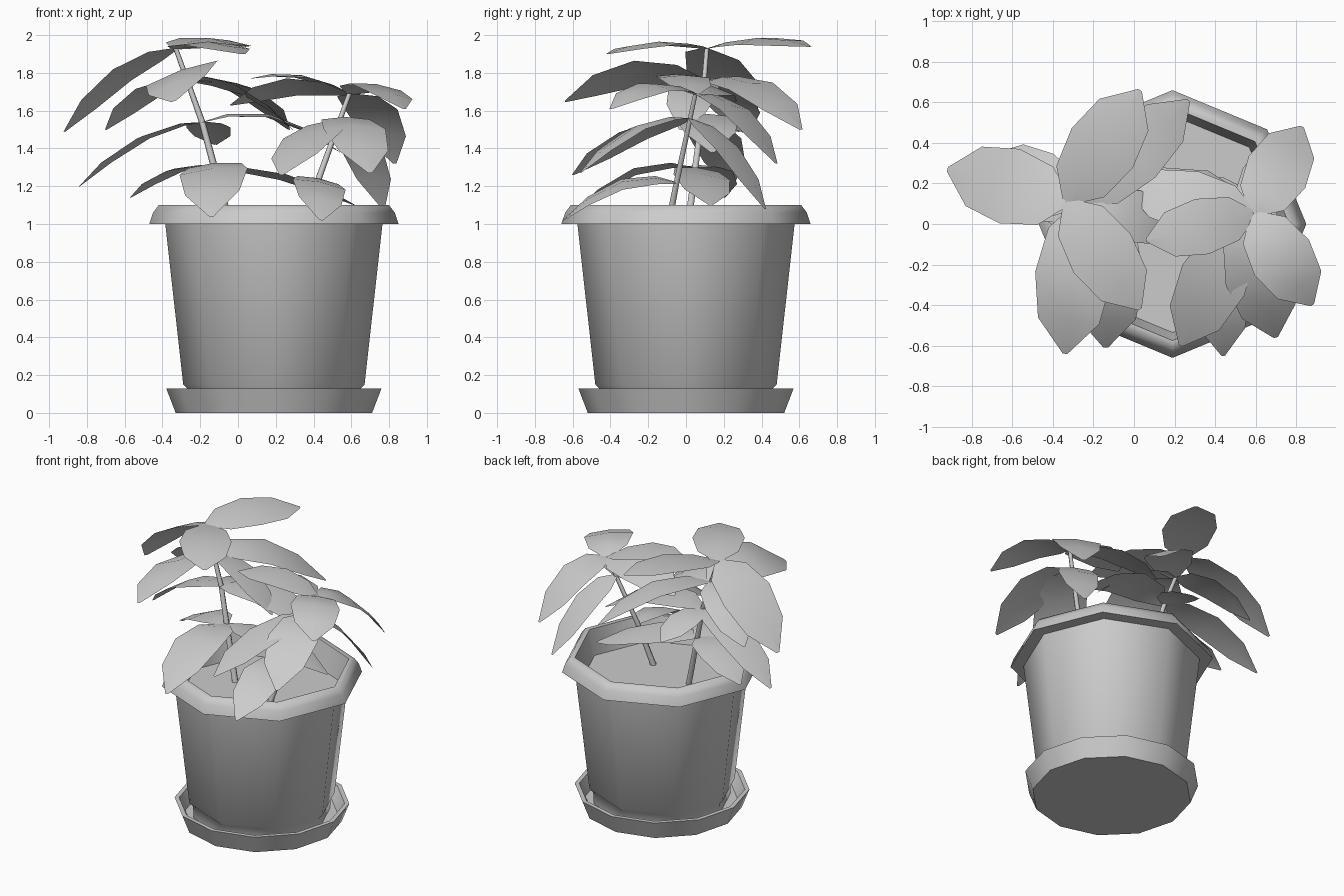
import bpy
import math
from mathutils import Vector

cube = bpy.data.objects.get("Cube")
if cube:
    bpy.data.objects.remove(cube, do_unlink=True)

grey = bpy.data.materials.new("plain_grey")
grey.use_nodes = True
color = (0.6, 0.6, 0.6, 1)
grey.diffuse_color = color
grey.node_tree.nodes["Principled BSDF"].inputs["Base Color"].default_value = color

POT_X = 0.19


def add_object(name, verts, faces, angle):
    mesh = bpy.data.meshes.new(name)
    mesh.from_pydata(verts, [], faces)
    mesh.materials.append(grey)
    obj = bpy.data.objects.new(name, mesh)
    bpy.context.collection.objects.link(obj)
    bpy.ops.object.select_all(action="DESELECT")
    obj.select_set(True)
    bpy.context.view_layer.objects.active = obj
    bpy.ops.object.shade_smooth_by_angle(angle=math.radians(angle))
    return obj


def lathe(name, profile, sides=8):
    """Turned shape with few sides; both profile ends are capped."""
    verts, faces = [], []
    for r, z in profile:
        for i in range(sides):
            a = math.tau * i / sides
            verts.append((POT_X + r * math.cos(a), r * math.sin(a), z))
    for k in range(len(profile) - 1):
        for i in range(sides):
            j = (i + 1) % sides
            a, b = k * sides, (k + 1) * sides
            faces.append((a + i, a + j, b + j, b + i))
    faces.append(tuple(reversed(range(sides))))
    last = (len(profile) - 1) * sides
    faces.append(tuple(range(last, last + sides)))
    return add_object(name, verts, faces, 60)


def stem(name, points, radius):
    verts, faces, n = [], [], 6
    for k, p in enumerate(points):
        r = radius * (1 - 0.2 * k)
        for i in range(n):
            a = math.tau * i / n
            verts.append((p[0] + r * math.cos(a), p[1] + r * math.sin(a), p[2]))
    for k in range(len(points) - 1):
        for i in range(n):
            j = (i + 1) % n
            faces.append((k * n + i, k * n + j, k * n + n + j, k * n + n + i))
    faces.append(tuple(range(len(verts) - n, len(verts))))
    return add_object(name, verts, faces, 70)


# Width of a leaf along its length
OUTLINE = [(0, 0.15), (0.18, 0.78), (0.48, 1), (0.78, 0.8), (1, 0.06)]


def leaf(name, base, tip, width, arch, roll=0):
    """Arched sheet from base to tip; roll raises its left edge."""
    base, tip = Vector(base), Vector(tip)
    run = tip - base
    side = Vector((-run.y, run.x, 0)).normalized()
    side.z = roll
    verts, faces = [], []
    for t, w in OUTLINE:
        mid = base + run * t
        mid.z += arch * 4 * t * (1 - t)
        half = side * (w * width)
        droop = Vector((0, 0, -0.1 * w * width))
        verts += [mid - half + droop, mid, mid + half + droop]
    for k in range(len(OUTLINE) - 1):
        for s in (0, 1):
            a = 3 * k + s
            faces.append((a, a + 1, a + 4, a + 3))
    return add_object(name, verts, faces, 40)


# Saucer, pot with rolled rim, and soil
lathe("saucer", [(0.52, 0), (0.57, 0.13), (0.54, 0.13), (0.5, 0.04)], 12)
lathe("pot", [(0.45, 0.04), (0.455, 0.125), (0.48, 0.15), (0.575, 1.0),
              (0.66, 1.0), (0.64, 1.06), (0.61, 1.1), (0.575, 1.1),
              (0.535, 0.92)])
lathe("soil", [(0.53, 0.9), (0.535, 0.925)])

# Tall plant
hub, upper, middle, lower = ((-0.33, 0.11, 1.93), (-0.26, 0.1, 1.76),
                             (-0.19, 0.08, 1.54), (-0.12, 0.04, 1.3))
stem("tall_stem", [(-0.02, 0.0, 0.91), middle, hub], 0.022)
tall_leaves = [
    (hub, (-0.92, 0.27, 1.49), 0.19, 0.09, 0.15),
    (hub, (0.03, 0.66, 1.94), 0.18, 0.05, 0.1),
    (hub, (0.03, -0.42, 1.9), 0.17, 0.05, 0),
    (upper, (-0.34, -0.64, 1.65), 0.19, 0.11, 0.35),
    (upper, (0.29, -0.03, 1.5), 0.13, 0.09, -0.25),
    (upper, (-0.7, 0.34, 1.5), 0.15, 0.08, 0.1),
    (upper, (0.27, 0.61, 1.5), 0.16, 0.11, 0.12),
    (middle, (-0.84, 0.24, 1.2), 0.14, 0.09, 0),
    (middle, (0.54, 0.14, 1.38), 0.17, 0.12, 0),
    (middle, (-0.12, 0.45, 1.42), 0.12, 0.04, 0),
    (lower, (-0.14, -0.61, 1.04), 0.18, 0.12, 0.1),
    (lower, (-0.57, 0.2, 1.14), 0.14, 0.07, 0),
    (lower, (0.62, 0.13, 1.1), 0.15, 0.06, -0.1),
]

# Short plant
top, side_node, low_node = ((0.59, 0.05, 1.69), (0.54, 0.02, 1.56),
                            (0.42, -0.05, 1.22))
stem("short_stem", [(0.33, -0.11, 0.91), low_node, top], 0.022)
short_leaves = [
    (top, (0.06, -0.08, 1.77), 0.14, 0.06, 0),
    (top, (0.88, -0.4, 1.61), 0.16, 0.09, -0.12),
    (top, (0.83, 0.48, 1.32), 0.16, 0.11, 0),
    (top, (-0.04, 0.18, 1.63), 0.15, 0.08, 0.3),
    (side_node, (0.7, -0.56, 1.27), 0.17, 0.1, 0),
    (side_node, (0.23, -0.6, 1.26), 0.17, 0.07, 0.1),
    (side_node, (0.77, 0.42, 1.08), 0.13, 0.09, 0),
    (low_node, (0.44, -0.65, 1.02), 0.14, 0.1, -0.2),
]

for label, leaves in (("tall", tall_leaves), ("short", short_leaves)):
    for i, args in enumerate(leaves, 1):
        leaf(f"{label}_leaf_{i}", *args)
